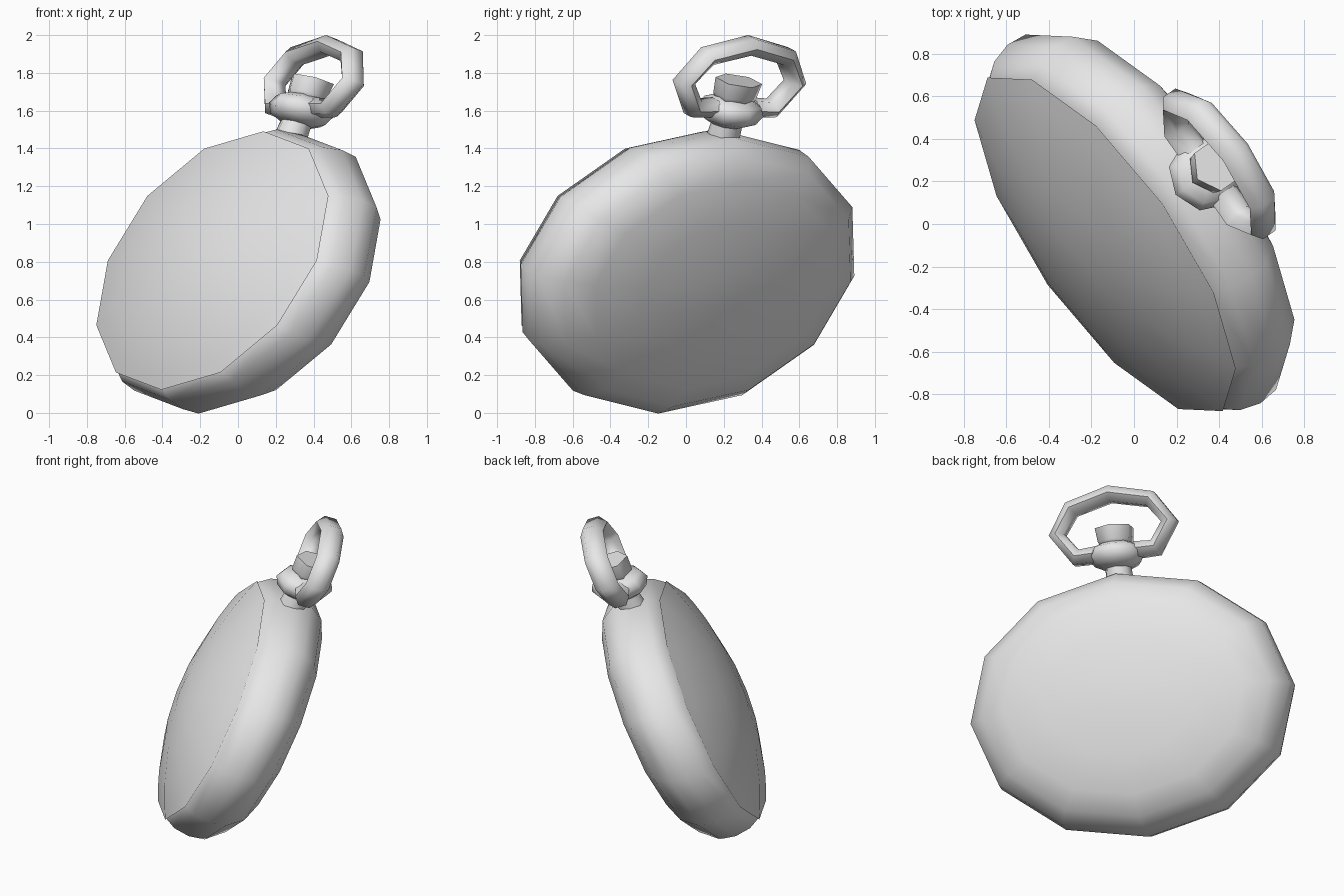
import bpy, bmesh
from math import sin, cos, pi, radians
from mathutils import Matrix

cube = bpy.data.objects.get("Cube")
if cube:
    bpy.data.objects.remove(cube)

metal = bpy.data.materials.new("light grey metal")
metal.use_nodes = True
metal.diffuse_color = (0.8, 0.8, 0.8, 1)
metal.node_tree.nodes["Principled BSDF"].inputs["Base Color"].default_value = (0.8, 0.8, 0.8, 1)

# Watch frame: X across the case, Y towards its back, Z up to the crown
POSE = (Matrix.Translation((0, 0, 0.755))
        @ Matrix.Rotation(radians(-54.8), 4, 'Z')
        @ Matrix.Rotation(radians(-25.8), 4, 'X'))
WIDE, TALL = 0.96, 0.76
LEAN = 0.15  # rise towards the back of the squashed watch


def finish(name, mesh, angle):
    mesh.materials.clear()
    mesh.materials.append(metal)
    ob = bpy.data.objects.new(name, mesh)
    bpy.context.collection.objects.link(ob)
    ob.matrix_world = POSE
    bpy.ops.object.select_all(action='DESELECT')
    ob.select_set(True)
    bpy.context.view_layer.objects.active = ob
    bpy.ops.object.shade_smooth_by_angle(angle=radians(angle))


def lathe(name, profile, sides, place, angle=70):
    """Join rings of (height, radius); place maps height, x, y to a point. Ends are capped."""
    bm = bmesh.new()
    rings = []
    for h, r in profile:
        turn = [2 * pi * k / sides for k in range(sides)]
        rings.append([bm.verts.new(place(h, r * sin(t), r * cos(t))) for t in turn])
    for low, high in zip(rings, rings[1:]):
        for k in range(sides):
            j = (k + 1) % sides
            bm.faces.new((low[k], low[j], high[j], high[k]))
    bm.faces.new(rings[0])
    bm.faces.new(rings[-1])
    bmesh.ops.recalc_face_normals(bm, faces=bm.faces)
    mesh = bpy.data.meshes.new(name)
    bm.to_mesh(mesh)
    bm.free()
    finish(name, mesh, angle)


def case_axis(h, x, y):
    return (WIDE * x, h, TALL * y + LEAN * h)


def crown_axis(h, x, y):
    return (x, y, h + LEAN * y)


# Oval case with a rounded band and shallow domed back
lathe("case_back", [(-0.174, 0.985), (-0.10, 1.045), (0.0, 1.075), (0.10, 1.065), (0.205, 0.965),
                    (0.265, 0.80), (0.31, 0.50), (0.335, 0.15)], 12, case_axis, 80)

# Shallow domed front lid, slightly overhanging the case
DOME = 0.18
lathe("front_lid", [(-0.172 - DOME * (1 - r * r), r) for r in (1.0, 0.9, 0.74, 0.45, 0.15)],
      12, case_axis, 80)

# Neck, rounded collar and winding crown
lathe("stem", [(0.76, 0.09), (0.90, 0.08)], 8, crown_axis)
lathe("collar", [(0.86, 0.09), (0.89, 0.15), (0.945, 0.178), (0.99, 0.155), (1.02, 0.09)], 8, crown_axis)
lathe("crown", [(0.99, 0.095), (1.03, 0.115), (1.115, 0.125)], 6, crown_axis)

# Octagonal bow whose open ends run into the collar
path = [(0.36 * sin(k * pi / 4), 0, 1.11 + 0.215 * cos(k * pi / 4)) for k in range(-3, 4)]
path = [(-0.12, 0, 0.96)] + path + [(0.12, 0, 0.96)]
curve = bpy.data.curves.new("bow_path", 'CURVE')
curve.dimensions = '3D'
curve.bevel_depth = 0.056
curve.bevel_resolution = 1
curve.use_fill_caps = True
spline = curve.splines.new('POLY')
spline.points.add(len(path) - 1)
for point, co in zip(spline.points, path):
    point.co = (*co, 1)
helper = bpy.data.objects.new("bow_path", curve)
bpy.context.collection.objects.link(helper)
bpy.context.view_layer.update()
bow = bpy.data.meshes.new_from_object(helper.evaluated_get(bpy.context.evaluated_depsgraph_get()))
bpy.data.objects.remove(helper)
for vert in bow.vertices:  # oval tube, deeper from front to back
    vert.co.y = vert.co.y * 1.3 + 0.008
    vert.co.z += LEAN * vert.co.y
finish("bow", bow, 70)
